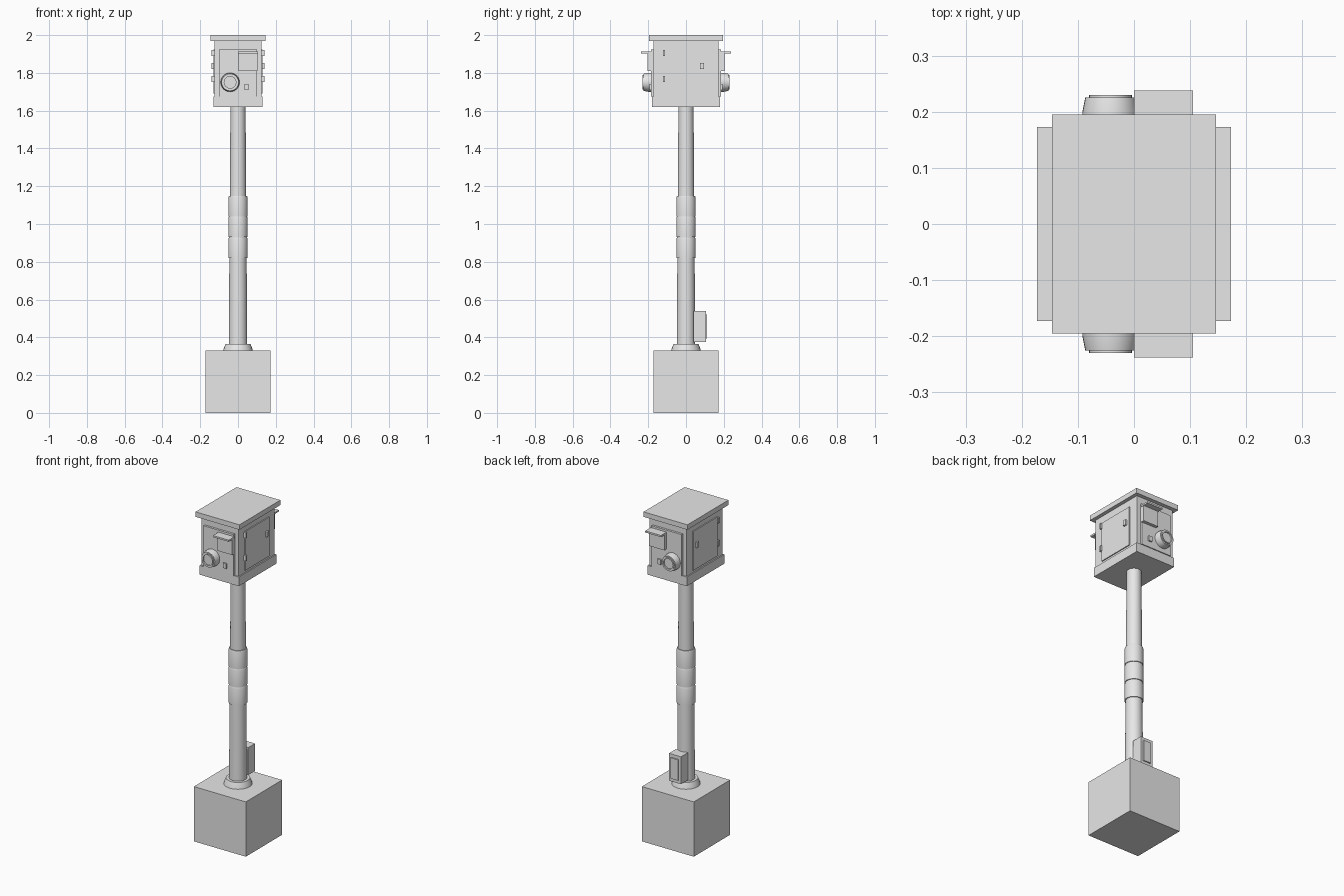
import bpy, bmesh, math
from mathutils import Matrix, Vector

cube = bpy.data.objects.get("Cube")
if cube:
    bpy.data.objects.remove(cube, do_unlink=True)

grey = bpy.data.materials.new("plain grey")
grey.use_nodes = True
grey.diffuse_color = (0.8, 0.8, 0.8, 1)
grey.node_tree.nodes["Principled BSDF"].inputs["Base Color"].default_value = (0.8, 0.8, 0.8, 1)


def finish(name, bm, smooth=False):
    bmesh.ops.recalc_face_normals(bm, faces=bm.faces)
    mesh = bpy.data.meshes.new(name)
    bm.to_mesh(mesh)
    bm.free()
    mesh.materials.append(grey)
    obj = bpy.data.objects.new(name, mesh)
    bpy.context.collection.objects.link(obj)
    if smooth:
        bpy.ops.object.select_all(action='DESELECT')
        obj.select_set(True)
        bpy.context.view_layer.objects.active = obj
        bpy.ops.object.shade_smooth_by_angle(angle=math.radians(30))
    return obj


def box(name, x, y, z):
    """Box from three (low, high) ranges."""
    bm = bmesh.new()
    bmesh.ops.create_cube(bm, size=1)
    for v in bm.verts:
        v.co = [r[0] + (c + 0.5) * (r[1] - r[0]) for c, r in zip(v.co, (x, y, z))]
    return finish(name, bm)


def lathe(name, profile, matrix=Matrix(), sides=32):
    """Spin (radius, height) points about z, then place the result."""
    bm = bmesh.new()
    rings = []
    for r, h in profile:
        rings.append([bm.verts.new(Vector((r * math.cos(a), r * math.sin(a), h)))
                      for a in (2 * math.pi * i / sides for i in range(sides))])
    for low, high in zip(rings, rings[1:]):
        for i in range(sides):
            j = (i + 1) % sides
            bm.faces.new((low[i], low[j], high[j], high[i]))
    bm.faces.new(rings[0])
    bm.faces.new(rings[-1])
    bm.transform(matrix)
    return finish(name, bm, True)


def span(s, a, b):
    """Range measured outward along the side given by sign s."""
    return tuple(sorted((s * a, s * b)))


# Footing, flange and tapered pole
box("footing", (-0.173, 0.173), (-0.173, 0.173), (0, 0.33))
lathe("pole_flange", [(0.078, 0.33), (0.074, 0.345), (0.066, 0.365)])
lathe("pole", [(0.049, 0.36), (0.04, 1.63)])

# Stacked sleeves around the middle of the pole
for i in range(3):
    low = 0.82 + i * 0.11
    lathe(f"pole_sleeve_{i + 1}", [(0.051, low), (0.051, low + 0.1), (0.048, low + 0.109)])

# Service box behind the pole
box("service_box", (-0.04, 0.04), (0.04, 0.105), (0.375, 0.54))
box("service_box_door", (-0.024, 0.024), (0.1, 0.112), (0.395, 0.52))

# Cabinet with skirt and lid
box("cabinet_body", (-0.124, 0.124), (-0.172, 0.172), (1.63, 1.975))
box("cabinet_skirt", (-0.131, 0.131), (-0.179, 0.179), (1.62, 1.675))
box("cabinet_lid", (-0.146, 0.146), (-0.195, 0.195), (1.97, 2.0))

# Matching front and back faces: panel, hooded screen, round fitting, button
for side, s in (("front", -1), ("back", 1)):
    box(side + "_panel", (-0.1, 0.1), span(s, 0.17, 0.185), (1.675, 1.925))
    box(side + "_screen", (0.002, 0.103), span(s, 0.18, 0.204), (1.81, 1.905))
    box(side + "_hood", (0, 0.105), span(s, 0.18, 0.238), (1.903, 1.913))
    box(side + "_button", (0.034, 0.056), span(s, 0.18, 0.193), (1.71, 1.74))
    place = Matrix.Translation((-0.042, 0, 1.75)) @ Matrix.Rotation(-s * math.pi / 2, 4, 'X')
    lathe(side + "_round_fitting",
          [(0.05, 0.18), (0.05, 0.2), (0.045, 0.225), (0.038, 0.225),
           (0.038, 0.23), (0.031, 0.23), (0.031, 0.222)], place)

# Matching side doors with two hinges and a latch
for side, s in (("left", 1), ("right", -1)):
    box(side + "_door", span(s, 0.12, 0.13), (-0.115, 0.115), (1.69, 1.925))
    for i, z in enumerate((1.767, 1.905)):
        box(f"{side}_hinge_{i + 1}", span(s, 0.12, 0.139), (-0.123, -0.112), (z - 0.016, z + 0.016))
    box(side + "_latch", span(s, 0.12, 0.14), (0.075, 0.095), (1.82, 1.852))
